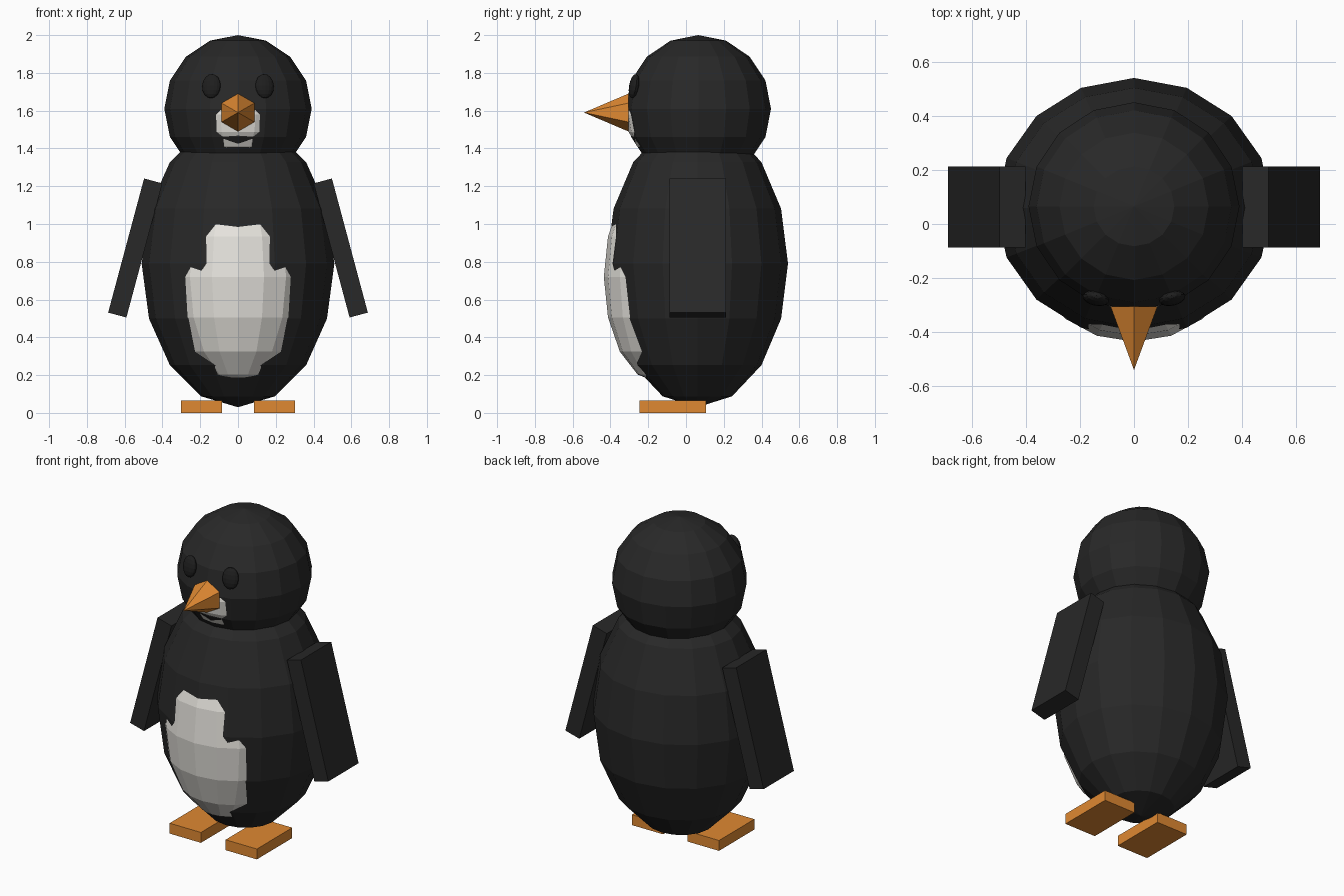
import bpy
import math

if "Cube" in bpy.data.objects:
    bpy.data.objects.remove(bpy.data.objects["Cube"])


def material(name, rgb):
    m = bpy.data.materials.new(name)
    m.diffuse_color = (*rgb, 1.0)
    m.use_nodes = True
    m.node_tree.nodes["Principled BSDF"].inputs["Base Color"].default_value = m.diffuse_color
    return m


BLACK = material("charcoal black", (0.021, 0.021, 0.021))
WHITE = material("warm white", (0.84, 0.82, 0.77))
ORANGE = material("orange", (0.74, 0.25, 0.032))
EYE = material("eye black", (0.013, 0.013, 0.013))


def finish(name, mat, scale, rot=(0, 0, 0)):
    ob = bpy.context.object
    ob.name = name
    ob.scale = scale
    ob.rotation_euler = [math.radians(a) for a in rot]
    ob.data.materials.append(mat)
    return ob


def ellipsoid(name, mat, centre, radii, rot=(0, 0, 0)):
    bpy.ops.mesh.primitive_uv_sphere_add(segments=16, ring_count=8, radius=1, location=centre)
    return finish(name, mat, radii, rot)


def box(name, mat, centre, size, rot=(0, 0, 0)):
    bpy.ops.mesh.primitive_cube_add(size=1, location=centre)
    return finish(name, mat, size, rot)


# Body and head, with white patches that poke through the front
ellipsoid("body", BLACK, (0, 0.06, 0.79), (0.51, 0.48, 0.76))
ellipsoid("belly_patch", WHITE, (0, -0.145, 0.72), (0.36, 0.29, 0.56))
ellipsoid("head", BLACK, (0, 0.065, 1.61), (0.39, 0.385, 0.39))
ellipsoid("chin_patch", WHITE, (0, -0.11, 1.58), (0.245, 0.21, 0.24))

# Six-sided beak pointing forward
bpy.ops.mesh.primitive_cone_add(vertices=6, radius1=0.1, radius2=0, depth=0.235,
                                location=(0, -0.4225, 1.59))
finish("beak", ORANGE, (1, 1, 1), (90, 0, 0))

# Mirrored eyes, wings and feet
for side, s in (("left", -1), ("right", 1)):
    ellipsoid(side + "_eye", EYE, (s * 0.141, -0.275, 1.73), (0.05, 0.025, 0.065),
              (-10, 0, s * 12))
    box(side + "_wing", BLACK, (s * 0.544, 0.063, 0.873), (0.1, 0.3, 0.735), (0, -s * 15, 0))
    box(side + "_foot", ORANGE, (s * 0.194, -0.07, 0.0325), (0.217, 0.35, 0.065))
